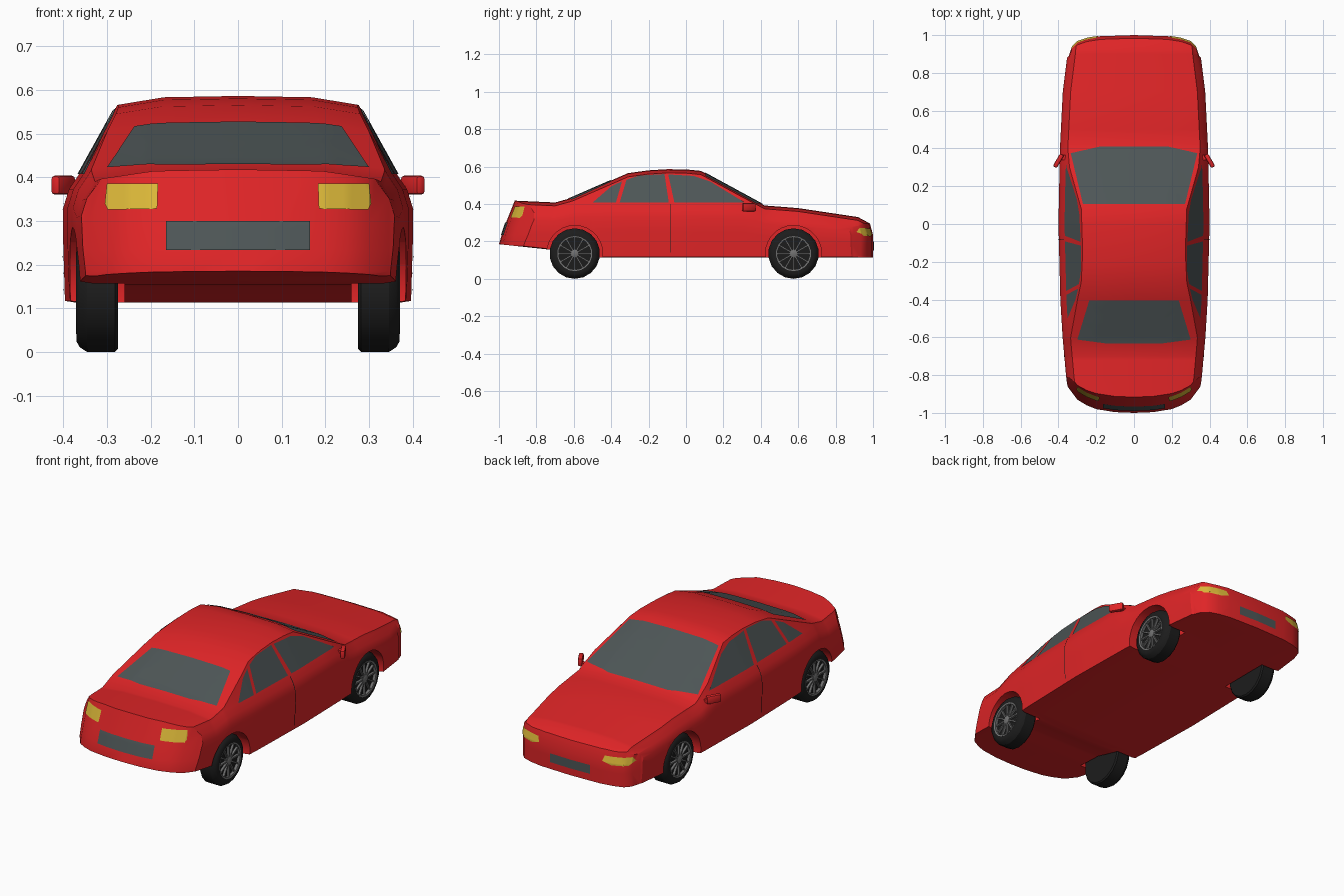
import bpy, bmesh, math
from mathutils import Vector, Matrix
from mathutils.bvhtree import BVHTree

if "Cube" in bpy.data.objects:
    bpy.data.objects.remove(bpy.data.objects["Cube"])


def material(name, rgb):
    m = bpy.data.materials.new(name)
    m.diffuse_color = (*rgb, 1)
    m.use_nodes = True
    m.node_tree.nodes["Principled BSDF"].inputs["Base Color"].default_value = m.diffuse_color
    return m


RED = material("red_paint", (0.74, 0.018, 0.02))
GLASS = material("dark_glass", (0.075, 0.092, 0.094))
YELLOW = material("yellow_lamp", (0.70, 0.47, 0.04))
BLACK = material("black_rubber", (0.012, 0.012, 0.012))
GREY = material("grey_metal", (0.17, 0.17, 0.17))


def to_object(bm, name, mat=None, smooth=True):
    me = bpy.data.meshes.new(name)
    bm.to_mesh(me)
    bm.free()
    ob = bpy.data.objects.new(name, me)
    bpy.context.collection.objects.link(ob)
    if mat:
        me.materials.append(mat)
    if smooth:
        shade(ob)
    return ob


def select(ob):
    bpy.ops.object.select_all(action='DESELECT')
    ob.select_set(True)
    bpy.context.view_layer.objects.active = ob


def shade(ob):
    select(ob)
    bpy.ops.object.shade_smooth_by_angle(angle=math.radians(32))


def loft(rings):
    bm = bmesh.new()
    vs = [[bm.verts.new(p) for p in r] for r in rings]
    n = len(rings[0])
    for a, b in zip(vs, vs[1:]):
        for i in range(n):
            bm.faces.new((a[i], a[(i + 1) % n], b[(i + 1) % n], b[i]))
    bm.faces.new(vs[0])
    bm.faces.new(vs[-1])
    bmesh.ops.recalc_face_normals(bm, faces=bm.faces)
    return bm


def interp(table, t):
    for (a, va), (b, vb) in zip(table, table[1:]):
        if t <= b:
            return va + (vb - va) * max(0, t - a) / (b - a)
    return table[-1][1]


def cut(ob, cutter, op):
    cutter.hide_render = True
    select(ob)
    m = ob.modifiers.new("cut", 'BOOLEAN')
    m.operation, m.object, m.solver = op, cutter, 'EXACT'
    bpy.ops.object.modifier_apply(modifier=m.name)
    bpy.data.objects.remove(cutter)


# Body: cross-sections lofted along y
TOP = [(-1.1, .415), (-.92, .418), (-.7, .408), (-.62, .43), (-.31, .565), (-.2, .58), (-.1, .586),
       (.0, .585), (.08, .577), (.42, .392), (.6, .378), (.92, .33), (.985, .295), (1.1, .25)]
WIDTH = [(-1.1, .35), (-.87, .352), (-.8, .36), (-.6, .378), (-.4, .39), (0, .4),
         (.4, .392), (.7, .377), (.9, .352), (1.1, .335)]
BOTTOM = [(-1.1, .185), (-1, .185), (-.72, .155), (-.6, .15), (-.46, .113), (1.1, .113)]


def section(y):
    w, zt, zb = interp(WIDTH, y), interp(TOP, y), interp(BOTTOM, y)
    zs = min(.405, zt - .03)              # shoulder height
    k, xs, h = zs / .405, w - .035, zt - zs
    t = min(.02, h * .6)                  # roof corner drop
    ax = xs - .555 * (h - t)
    half = [(w - .03, zb), (w - .004, zb + .004), (w, .22 * k + .03), (w, .33 * k),
            (w - .013, .372 * k), (xs, zs), (ax, zt - t), (ax * .62, zt - .15 * t)]
    pts = [(0, zb)] + half + [(0, zt)] + [(-x, z) for x, z in reversed(half)]
    return [(x, y, z) for x, z in pts]


ys = sorted({y for tab in (TOP, WIDTH, BOTTOM) for y, _ in tab} | {-.5, -.2, .2, .3, .5, .8})
body = to_object(loft([section(y) for y in ys]), "car_body", RED, False)

# Trim both ends to the rounded, leaning bumper shape
REAR = [(0, 0), (.1, .004), (.2, .02), (.25, .04), (.3, .07), (.345, .13), (.6, .4)]
NOSE = [(0, 0), (.18, .006), (.25, .018), (.3, .035), (.33, .065), (.345, .11), (.6, .4)]
rear = [(-x, d) for x, d in REAR[:0:-1]] + REAR
nose = NOSE[:0:-1] + [(-x, d) for x, d in NOSE]
LEVELS = [(-.1, -1, 1), (.185, -1, 1), (.235, -.985, 1), (.29, -.967, .985),
          (.415, -.917, .95), (.8, -.8, .85)]
trim = loft([[(x, yr + d, z) for x, d in rear] + [(x, yf - d, z) for x, d in nose]
             for z, yr, yf in LEVELS])
cut(body, to_object(trim, "trim_cutter", None, False), 'INTERSECT')

AXLES = {"rear": -.595, "front": .575}
WHEEL_R = .135

# Wheel arches
for y in AXLES.values():
    for s in (-1, 1):
        bm = bmesh.new()
        bmesh.ops.create_cone(bm, cap_ends=True, segments=28, radius1=.15, radius2=.15, depth=.34,
                              matrix=Matrix.Translation((s * .43, y, WHEEL_R)) @ Matrix.Rotation(math.pi / 2, 4, 'Y'))
        cut(body, to_object(bm, "arch_cutter", None, False), 'DIFFERENCE')
shade(body)

bm = bmesh.new()
bm.from_mesh(body.data)
TREE = BVHTree.FromBMesh(bm)
bm.free()


# Thin plates that hug the body: outline projected along a direction
def plate(name, pts, direction, mat):
    d = Vector(direction)
    bm = bmesh.new()
    bm.faces.new([bm.verts.new(p) for p in pts])
    bmesh.ops.triangulate(bm, faces=bm.faces[:])
    bmesh.ops.subdivide_edges(bm, edges=bm.edges[:], cuts=11, use_grid_fill=True)
    missed = []
    for v in bm.verts:
        hit, normal, _, _ = TREE.ray_cast(v.co - d * 2, d)
        if hit is None:
            missed.append(v)
        else:
            v.co = hit - d * .004
    bmesh.ops.delete(bm, geom=missed, context='VERTS')
    bm.normal_update()
    flip = [f for f in bm.faces if f.normal.dot(d) > 0]
    bmesh.ops.reverse_faces(bm, faces=flip)
    return to_object(bm, name, mat)


def mirrored(half):
    return half + [(-x, y) for x, y in reversed(half)]


# Windscreen and rear window, drawn in plan
plate("windscreen", [(x, y, 0) for x, y in mirrored([(.18, .41), (.335, .375), (.27, .105)])], (0, 0, -1), GLASS)
plate("rear_window", [(x, y, 0) for x, y in mirrored([(.15, -.632), (.3, -.612), (.237, -.405)])], (0, 0, -1), GLASS)

# Side windows and door seam, drawn in side view
SIDE = {
    "quarter_window": ([(-.5, .407), (-.375, .407), (-.342, .522), (-.4, .494)], GLASS),
    "rear_door_window": ([(-.355, .407), (-.092, .407), (-.115, .56), (-.25, .552), (-.318, .53)], GLASS),
    "front_door_window": ([(-.062, .407), (.315, .407), (.13, .52), (.04, .55), (-.095, .558)], GLASS),
    "door_seam": ([(-.083, .14), (-.079, .14), (-.079, .4), (-.083, .4)], BLACK),
}
for name, (pts, mat) in SIDE.items():
    for s, side in ((1, "right"), (-1, "left")):
        plate(f"{side}_{name}", [(0, y, z) for y, z in pts], (-s, 0, 0), mat)

# Lamps and plates on both ends
for s, side in ((1, "right"), (-1, "left")):
    plate(f"{side}_tail_lamp", [(s * x, 0, z) for x, z in
          [(.185, .328), (.298, .326), (.305, .34), (.3, .386), (.183, .386)]], (0, 1, 0), YELLOW)
    plate(f"{side}_head_lamp", [(s * x, 0, z) for x, z in
          [(.19, .24), (.24, .226), (.32, .23), (.338, .25), (.33, .272), (.2, .268)]], (0, -1, 0), YELLOW)
for name, w, z0, z1, d in (("rear_plate", .165, .233, .3, 1), ("nose_plate", .12, .152, .2, -1)):
    plate(name, [(-w, 0, z0), (w, 0, z0), (w, 0, z1), (-w, 0, z1)], (0, d, 0), GLASS)


# Wheels: turned tyre, ring, hub and spokes, around the x axis
def turned(name, profile, mat, place, steps=18):
    bm = bmesh.new()
    vs = [bm.verts.new((x, 0, r)) for x, r in profile]
    es = [bm.edges.new(p) for p in zip(vs, vs[1:])]
    bmesh.ops.spin(bm, geom=vs + es, cent=(0, 0, 0), axis=(1, 0, 0), angle=math.tau, steps=steps)
    bmesh.ops.remove_doubles(bm, verts=bm.verts, dist=1e-5)
    bmesh.ops.recalc_face_normals(bm, faces=bm.faces)
    bm.transform(place)
    return to_object(bm, name, mat)


for axle, y in AXLES.items():
    for s, side in ((1, "right"), (-1, "left")):
        place = Matrix.Translation((0, y, WHEEL_R)) @ Matrix.Rotation(0 if s > 0 else math.pi, 4, 'Z')
        tag = f"{axle}_{side}"
        turned(tag + "_tyre", [(.275, 0), (.275, .128), (.282, .135), (.345, .135), (.362, .124), (.37, .11),
                               (.37, .094), (.352, .09), (.352, 0)], BLACK, place)
        turned(tag + "_rim_ring", [(.354, .094), (.371, .094), (.369, .086), (.354, .086), (.354, .094)], GREY, place)
        turned(tag + "_hub", [(.35, .024), (.366, .022), (.37, .012), (.37, 0)], GREY, place, 12)
        bm = bmesh.new()
        for i in range(12):
            m = Matrix.Rotation(math.tau * i / 12, 4, 'X') @ Matrix.Translation((.359, 0, .054)) \
                @ Matrix.Diagonal((.012, .008, .07, 1))
            bmesh.ops.create_cube(bm, size=1, matrix=place @ m)
        to_object(bm, tag + "_spokes", GREY, False)

# Door mirrors
for s, side in ((1, "right"), (-1, "left")):
    bm = bmesh.new()
    bmesh.ops.create_cube(bm, size=1, matrix=Matrix.Translation((s * .4, .335, .382))
                          @ Matrix.Rotation(s * math.radians(30), 4, 'Z') @ Matrix.Diagonal((.024, .078, .044, 1)))
    bmesh.ops.bevel(bm, geom=bm.edges[:], offset=.008, segments=2, affect='EDGES', profile=.5)
    bmesh.ops.create_cube(bm, size=1, matrix=Matrix.Translation((s * .377, .352, .372)) @ Matrix.Diagonal((.03, .025, .016, 1)))
    to_object(bm, side + "_mirror", RED)
